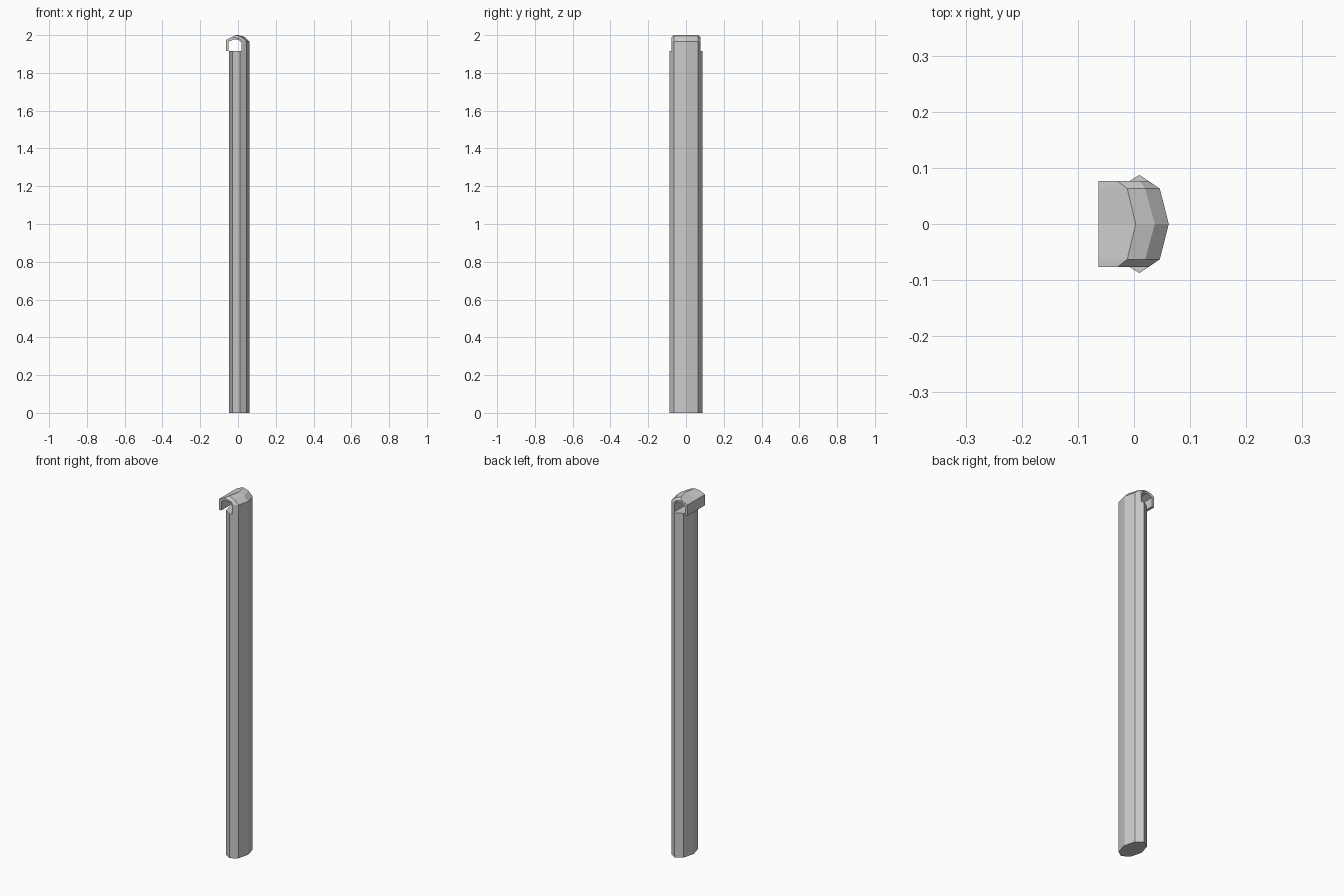
import bpy

if "Cube" in bpy.data.objects:
    bpy.data.objects.remove(bpy.data.objects["Cube"])


def make_object(name, verts, faces):
    mesh = bpy.data.meshes.new(name)
    mesh.from_pydata(verts, [], faces)
    mesh.validate()
    obj = bpy.data.objects.new(name, mesh)
    bpy.context.collection.objects.link(obj)
    return obj


def loft(name, rings):
    # Join equal-sized closed rings with quads and cap both ends
    n = len(rings[0])
    verts = [v for ring in rings for v in ring]
    faces = [(a * n + i, a * n + (i + 1) % n, (a + 1) * n + (i + 1) % n, (a + 1) * n + i)
             for a in range(len(rings) - 1) for i in range(n)]
    last = (len(rings) - 1) * n
    faces += [tuple(reversed(range(n))), tuple(range(last, last + n))]
    return make_object(name, verts, faces)


# Eight-sided post shaft
section = [(0.062, 0), (0.046, 0.063), (0.0095, 0.0875), (-0.03, 0.063),
           (-0.047, 0), (-0.03, -0.063), (0.0095, -0.0875), (0.046, -0.063)]
loft("post", [[(x, y, z) for x, y in section] for z in (0, 1.915)])

# Curved hood: each step gives (x, z) at the middle, shoulder, side and inner face
steps = [
    ((0.062, 1.915), (0.046, 1.915), (0.0245, 1.915), (0.018, 1.915)),
    ((0.062, 1.965), (0.046, 1.965), (0.0245, 1.965), (0.018, 1.960)),
    ((0.037, 1.990), (0.020, 1.990), (0.010, 1.980), (0.005, 1.974)),
    ((0.003, 2.000), (-0.012, 2.000), (-0.030, 1.990), (-0.022, 1.978)),
    ((-0.063, 1.975), (-0.063, 1.975), (-0.063, 1.975), (-0.049, 1.965)),
    ((-0.063, 1.915), (-0.063, 1.915), (-0.063, 1.915), (-0.049, 1.915)),
]
rings = []
for mid, shoulder, side, inner in steps:
    half = [(shoulder, 0.063), (side, 0.077), (inner, 0.077)]
    ring = [(mid, 0)] + half + [(p, -y) for p, y in reversed(half)]
    rings.append([(p[0], y, p[1]) for p, y in ring])
loft("hood", rings)
